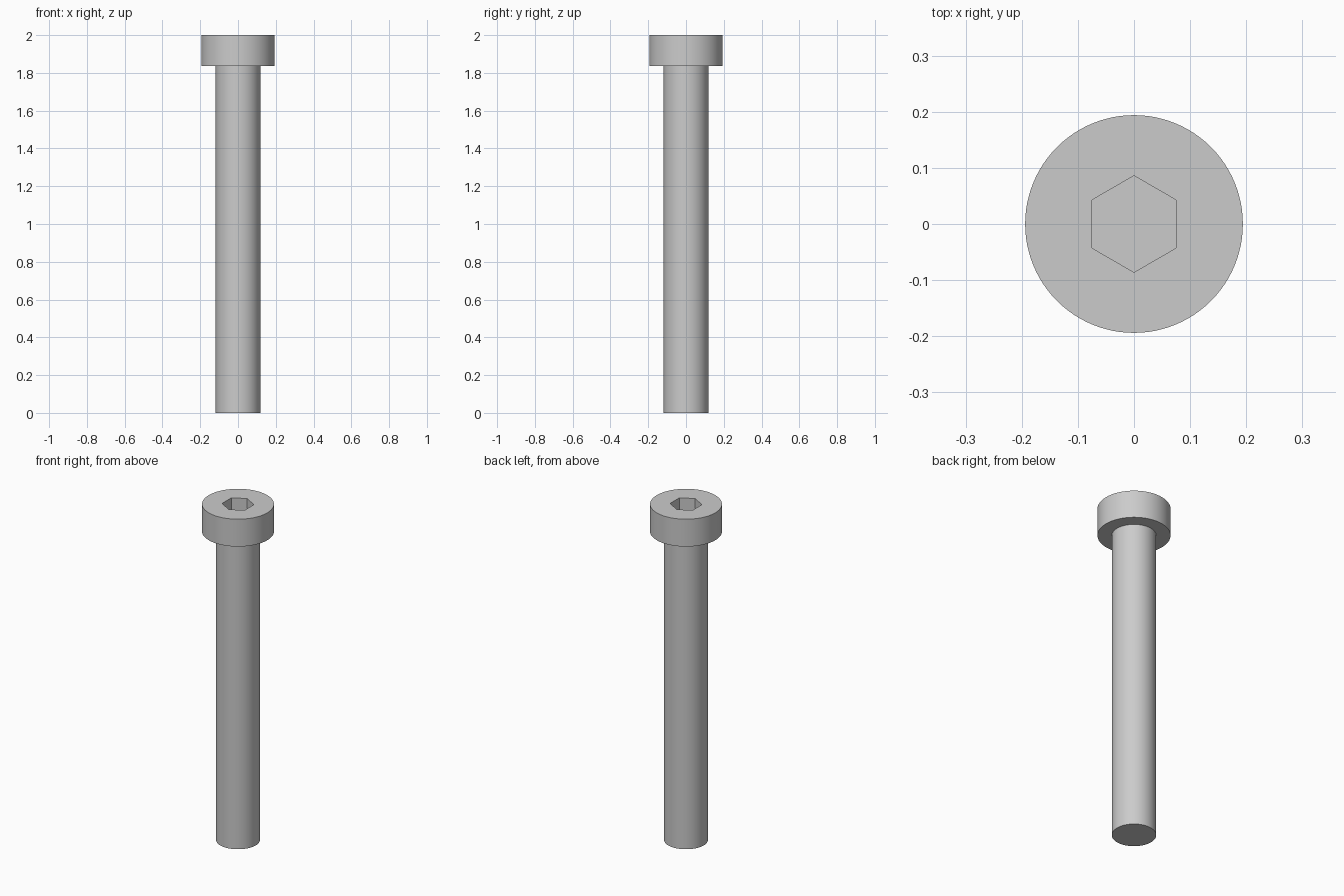
import bpy
import bmesh
from math import cos, sin, pi, radians

cube = bpy.data.objects.get("Cube")
if cube:
    bpy.data.objects.remove(cube, do_unlink=True)

SIDES = 96
HEAD_R, SHAFT_R, HEX_R = 0.194, 0.118, 0.086
TOP, HEAD_BOTTOM, SOCKET_FLOOR = 2.0, 1.837, 1.89

# Plain steel
steel = bpy.data.materials.new("steel_grey")
steel.use_nodes = True
colour = (0.6, 0.6, 0.6, 1)
steel.diffuse_color = colour
steel.node_tree.nodes["Principled BSDF"].inputs["Base Color"].default_value = colour

bm = bmesh.new()


def ring(radius, z, count):
    """Ring of vertices starting at +y, counter-clockwise."""
    angles = [pi / 2 + 2 * pi * i / count for i in range(count)]
    return [bm.verts.new((radius * cos(a), radius * sin(a), z)) for a in angles]


def wall(a, b):
    """Quads joining two rings of equal count."""
    n = len(a)
    for i in range(n):
        j = (i + 1) % n
        bm.faces.new((a[i], a[j], b[j], b[i]))


# Shaft, shoulder under the head, and head side
rings = [ring(SHAFT_R, 0, SIDES), ring(SHAFT_R, HEAD_BOTTOM, SIDES),
         ring(HEAD_R, HEAD_BOTTOM, SIDES), ring(HEAD_R, TOP, SIDES)]
for low, high in zip(rings, rings[1:]):
    wall(low, high)
bm.faces.new(list(reversed(rings[0])))

# Hexagonal socket
rim, floor = ring(HEX_R, TOP, 6), ring(HEX_R, SOCKET_FLOOR, 6)
wall(rim, floor)
bm.faces.new(floor)

# Head top: one flat sector per socket side
step = SIDES // 6
for s in range(6):
    arc = [rings[-1][(s * step + k) % SIDES] for k in range(step + 1)]
    bm.faces.new(arc + [rim[(s + 1) % 6], rim[s]])

bmesh.ops.recalc_face_normals(bm, faces=bm.faces)
mesh = bpy.data.meshes.new("socket_head_bolt")
bm.to_mesh(mesh)
bm.free()
mesh.materials.append(steel)

bolt = bpy.data.objects.new("socket_head_bolt", mesh)
bpy.context.collection.objects.link(bolt)
bpy.context.view_layer.objects.active = bolt
bolt.select_set(True)
bpy.ops.object.shade_smooth_by_angle(angle=radians(30))
